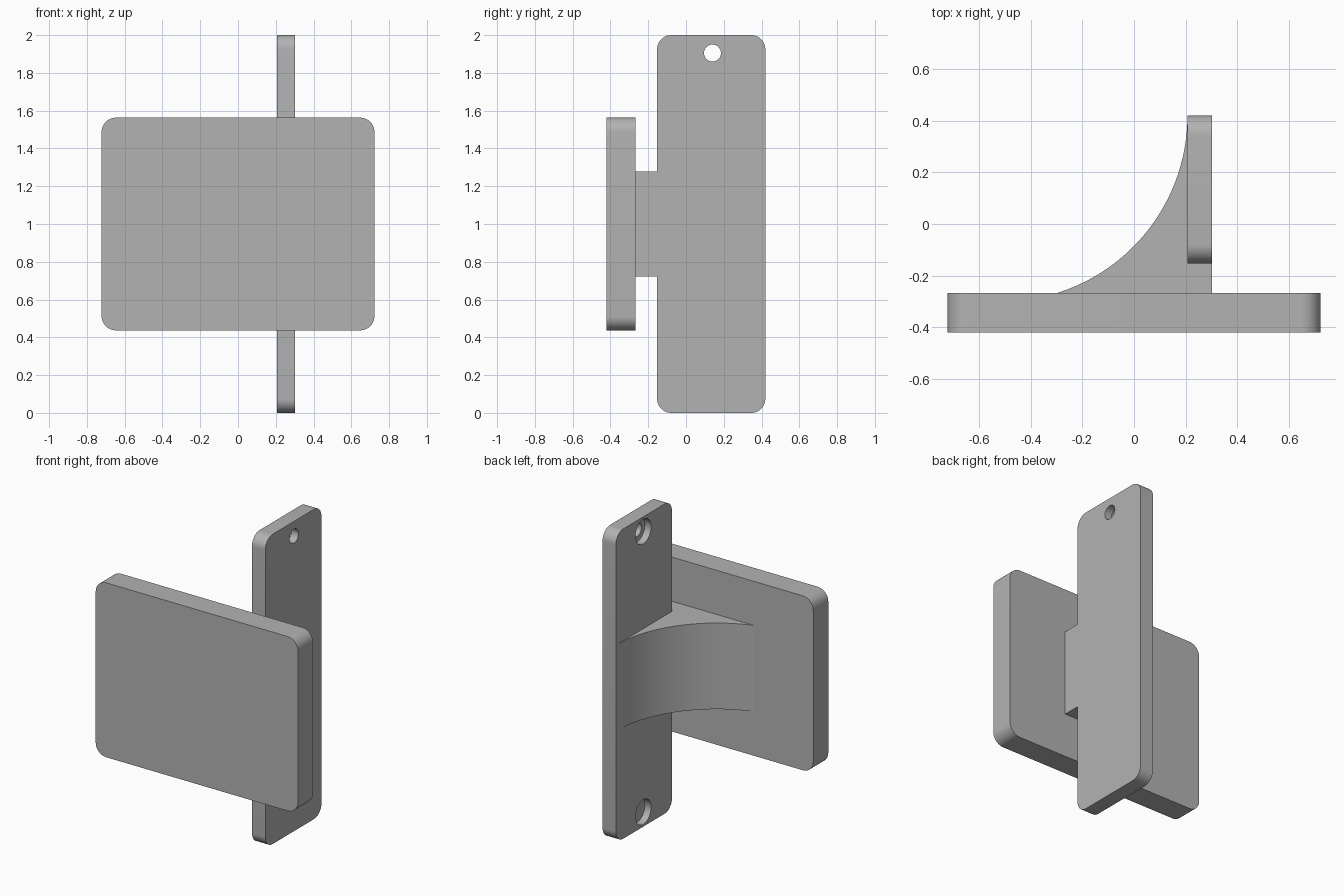
import bpy, bmesh
from math import cos, sin, pi, atan2
from mathutils import Matrix

cube = bpy.data.objects.get("Cube")
if cube:
    bpy.data.objects.remove(cube, do_unlink=True)

grey = bpy.data.materials.new("plain grey")
grey.use_nodes = True
colour = (0.45, 0.45, 0.45, 1)
grey.diffuse_color = colour
grey.node_tree.nodes["Principled BSDF"].inputs["Base Color"].default_value = colour

# Axis frames: profile (u, v) plus extrusion direction w
ALONG_Y = Matrix(((1, 0, 0), (0, 0, 1), (0, 1, 0))).to_4x4()
ALONG_X = Matrix(((0, 0, 1), (1, 0, 0), (0, 1, 0))).to_4x4()
ALONG_Z = Matrix.Identity(4)


def extrude(name, profile, start, end, frame):
    """Solid made by extruding a closed profile along one axis."""
    bm = bmesh.new()
    face = bm.faces.new([bm.verts.new((u, v, start)) for u, v in profile])
    grown = bmesh.ops.extrude_face_region(bm, geom=[face])["geom"]
    verts = [g for g in grown if isinstance(g, bmesh.types.BMVert)]
    bmesh.ops.translate(bm, verts=verts, vec=(0, 0, end - start))
    bm.transform(frame)
    bmesh.ops.recalc_face_normals(bm, faces=bm.faces)
    mesh = bpy.data.meshes.new(name)
    bm.to_mesh(mesh)
    bm.free()
    mesh.materials.append(grey)
    obj = bpy.data.objects.new(name, mesh)
    bpy.context.collection.objects.link(obj)
    return obj


def arc(cu, cv, r, a0, a1, steps):
    return [(cu + r * cos(a0 + (a1 - a0) * i / steps),
             cv + r * sin(a0 + (a1 - a0) * i / steps)) for i in range(steps + 1)]


def rounded_rect(u0, u1, v0, v1, r):
    corners = [(u1 - r, v1 - r), (u0 + r, v1 - r), (u0 + r, v0 + r), (u1 - r, v0 + r)]
    return [p for i, (u, v) in enumerate(corners)
            for p in arc(u, v, r, i * pi / 2, (i + 1) * pi / 2, 10)]


def circle(u, v, r):
    return arc(u, v, r, 0, 2 * pi, 32)[:-1]


def combine(target, tool, operation):
    mod = target.modifiers.new(operation.title(), "BOOLEAN")
    mod.operation, mod.object, mod.solver = operation, tool, "EXACT"
    bpy.context.view_layer.objects.active = target
    bpy.ops.object.modifier_apply(modifier=mod.name)
    bpy.data.objects.remove(tool, do_unlink=True)


# Main dimensions
front, back = -0.42, -0.267
inner, outer = 0.207, 0.302
z_mid = 1.0

# Plates: wide front plate and tall side plate
bracket = extrude("mounting_bracket", rounded_rect(-0.722, 0.722, 0.437, 1.563, 0.075),
                  front, back, ALONG_Y)
side_plate = extrude("side_plate", rounded_rect(-0.153, 0.42, 0, 2, 0.075),
                     inner, outer, ALONG_X)

# Curved arm joining the plates, sunk slightly into both
radius, cy = 0.72, 0.42
cx = inner - radius
end_angle = -atan2(cy - back, (radius ** 2 - (cy - back) ** 2) ** 0.5)
sweep = arc(cx, cy, radius, end_angle, -0.04, 40)
profile = sweep + [(0.25, sweep[-1][1]), (0.25, -0.1), (outer, -0.1),
                   (outer, back - 0.05), (sweep[0][0], back - 0.05)]
arm = extrude("arm", profile, z_mid - 0.278, z_mid + 0.278, ALONG_Z)
combine(side_plate, arm, "UNION")
combine(bracket, side_plate, "UNION")

# Counterbored holes in the front plate, wide at the back
for x in (-0.62, 0.62):
    for z in (z_mid - 0.438, z_mid + 0.438):
        for r, y in ((0.031, front - 0.1), (0.06, front + 0.05)):
            combine(bracket, extrude("hole", circle(x, z, r), y, back + 0.05, ALONG_Y),
                    "DIFFERENCE")

# Counterbored holes in the side plate, wide on the arm side
for z in (z_mid - 0.905, z_mid + 0.905):
    for r, x in ((0.045, outer + 0.1), (0.08, inner + 0.045)):
        combine(bracket, extrude("hole", circle(0.14, z, r), inner - 0.05, x, ALONG_X),
                "DIFFERENCE")

# Smooth the round walls, keep the edges sharp
bpy.ops.object.select_all(action="DESELECT")
bracket.select_set(True)
bpy.context.view_layer.objects.active = bracket
bpy.ops.object.shade_smooth_by_angle(angle=0.3)
